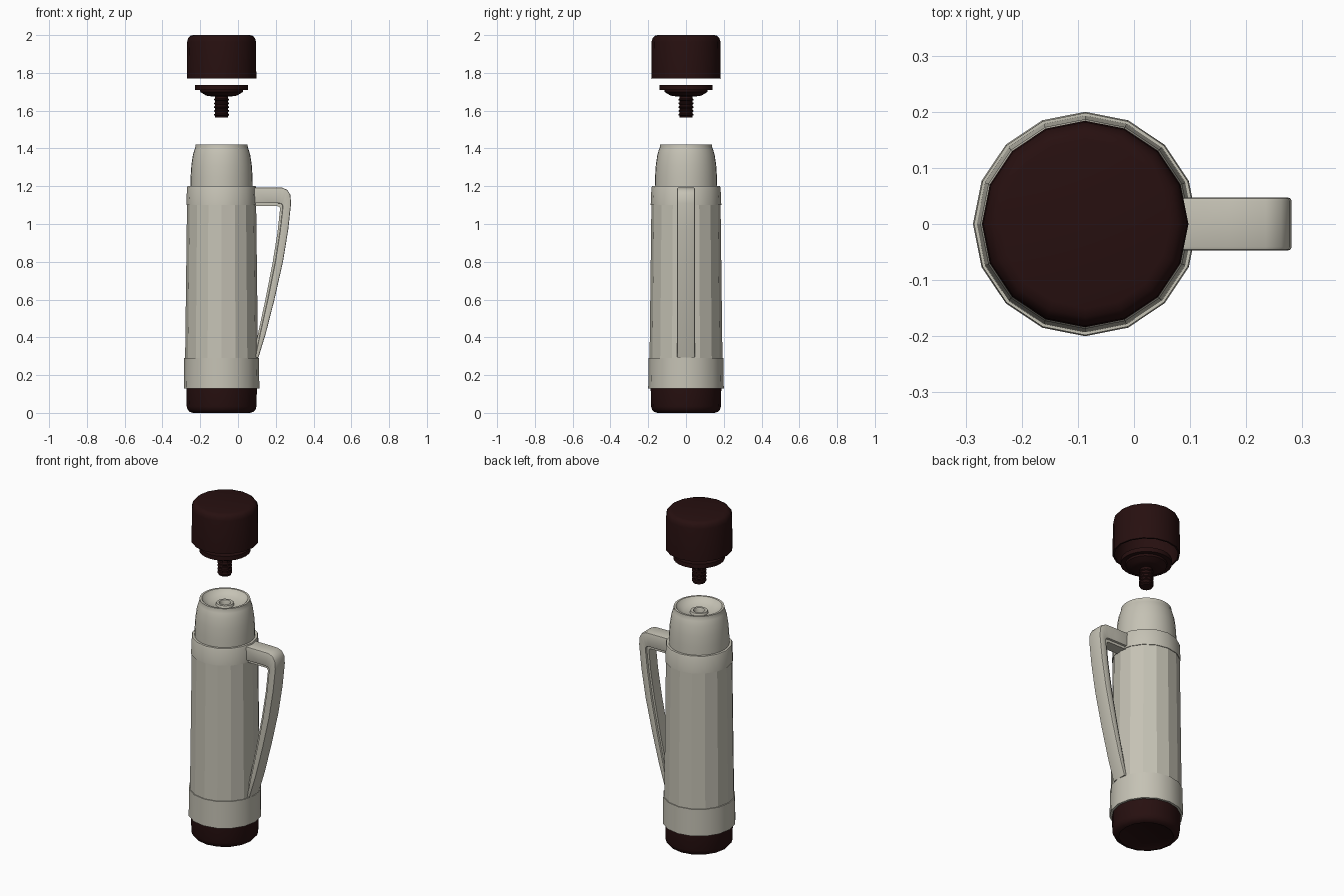
import bpy, bmesh, math

if "Cube" in bpy.data.objects:
    bpy.data.objects.remove(bpy.data.objects["Cube"])

CX = -0.087   # axis of the flask


def material(name, rgb):
    m = bpy.data.materials.new(name)
    m.diffuse_color = (*rgb, 1)
    m.use_nodes = True
    m.node_tree.nodes["Principled BSDF"].inputs["Base Color"].default_value = m.diffuse_color
    return m


CREAM = material("warm_grey_plastic", (0.56, 0.54, 0.46))
MAROON = material("dark_maroon_plastic", (0.020, 0.005, 0.005))


def finish(bm, name, mat, smooth=True, angle=35):
    bmesh.ops.remove_doubles(bm, verts=bm.verts, dist=1e-5)
    bmesh.ops.recalc_face_normals(bm, faces=bm.faces)
    me = bpy.data.meshes.new(name)
    bm.to_mesh(me)
    bm.free()
    me.materials.append(mat)
    ob = bpy.data.objects.new(name, me)
    bpy.context.collection.objects.link(ob)
    if smooth:
        bpy.ops.object.select_all(action='DESELECT')
        ob.select_set(True)
        bpy.context.view_layer.objects.active = ob
        bpy.ops.object.shade_smooth_by_angle(angle=math.radians(angle))
    return ob


def lathe(name, profile, mat, sides=16, smooth=True):
    """Revolve (radius, z) points about the flask axis."""
    bm = bmesh.new()
    vs = [bm.verts.new((CX + r, 0, z)) for r, z in profile]
    es = [bm.edges.new(p) for p in zip(vs, vs[1:])]
    bmesh.ops.spin(bm, geom=vs + es, cent=(CX, 0, 0), axis=(0, 0, 1),
                   angle=2 * math.pi, steps=sides, use_duplicate=False)
    bmesh.ops.remove_doubles(bm, verts=bm.verts, dist=1e-5)
    bmesh.ops.dissolve_degenerate(bm, edges=bm.edges, dist=1e-6)
    return finish(bm, name, mat, smooth)


# Flask body, from the foot up
lathe("base", [(0, 0.005), (0.14, 0.005), (0.15, 0), (0.168, 0.005), (0.18, 0.018),
               (0.185, 0.035), (0.187, 0.135), (0, 0.135)], MAROON)
lathe("lower_band", [(0.18, 0.13), (0.2, 0.13), (0.198, 0.29), (0.185, 0.29)], CREAM)
lathe("body", [(0.193, 0.285), (0.183, 1.105)], CREAM, smooth=False)
lathe("upper_band", [(0.18, 1.1), (0.187, 1.1), (0.183, 1.193), (0.18, 1.2),
                     (0.16, 1.2)], CREAM)

# Neck with dished top and pouring hole
lathe("neck", [(0.165, 1.195), (0.164, 1.25), (0.160, 1.31), (0.152, 1.365),
               (0.143, 1.395), (0.139, 1.405), (0.138, 1.42), (0.126, 1.42),
               (0.115, 1.405), (0.085, 1.39), (0.05, 1.382), (0.046, 1.395),
               (0.032, 1.395), (0.028, 1.385), (0.028, 1.27), (0, 1.27)],
      CREAM, sides=32)

# Stopper: flange, cone and ridged screw
screw = [(0.034, 1.675)]
for i in range(5):
    z = 1.665 - i * 0.02
    screw += [(0.034, z), (0.040, z - 0.004), (0.040, z - 0.009), (0.034, z - 0.013)]
lathe("stopper", [(0, 1.735), (0.14, 1.735), (0.14, 1.709), (0.115, 1.709),
                  (0.112, 1.698), (0.085, 1.682), (0.07, 1.677)] + screw +
      [(0.034, 1.565), (0, 1.565)], MAROON, sides=24)

# Hollow cup lid
lathe("cup_lid", [(0, 2.0), (0.15, 2.0), (0.166, 1.996), (0.177, 1.984),
                  (0.182, 1.965), (0.184, 1.77), (0.174, 1.77), (0.172, 1.96),
                  (0.16, 1.98), (0, 1.98)], MAROON)


def strap(name, outer, inner, half, mat, bevel):
    """Closed strip between two xz lines, extruded along y."""
    bm = bmesh.new()
    rows = []
    for y in (-half, half):
        rows.append([[bm.verts.new((x, y, z)) for x, z in line]
                     for line in (outer, inner)])
    (fo, fi), (bo, bi) = rows
    for i in range(len(outer) - 1):
        for a, b in ((fo, fi), (bo, bi), (fo, bo), (fi, bi)):
            bm.faces.new((a[i], a[i + 1], b[i + 1], b[i]))
    for i in (0, -1):
        bm.faces.new((fo[i], fi[i], bi[i], bo[i]))
    bmesh.ops.recalc_face_normals(bm, faces=bm.faces)
    if bevel:
        long_edges = [e for e in bm.edges
                      if abs(e.verts[0].co.y - e.verts[1].co.y) < 1e-6
                      and len(e.link_faces) == 2
                      and e.calc_face_angle() > 1.2]
        bmesh.ops.bevel(bm, geom=long_edges, offset=bevel, segments=2,
                        profile=0.5, affect='EDGES')
    return finish(bm, name, mat, angle=40)


# Handle: wide outer strap with a narrower rib on the inside
OUT = [(0.07, 1.193), (0.17, 1.193), (0.235, 1.192), (0.262, 1.18), (0.277, 1.155),
       (0.281, 1.11), (0.266, 0.97), (0.238, 0.8), (0.193, 0.6), (0.147, 0.42), (0.108, 0.292)]
MID = [(0.07, 1.11), (0.17, 1.11), (0.21, 1.11), (0.228, 1.107), (0.235, 1.1),
       (0.236, 1.085), (0.222, 0.96), (0.197, 0.8), (0.157, 0.6), (0.117, 0.42), (0.09, 0.292)]
INN = [(0.07, 1.095), (0.17, 1.095), (0.205, 1.095), (0.215, 1.093), (0.221, 1.088),
       (0.222, 1.075), (0.209, 0.955), (0.184, 0.8), (0.145, 0.6), (0.106, 0.42), (0.08, 0.295)]
strap("handle", OUT, MID, 0.047, CREAM, 0.006)
strap("handle_inner_rib", MID, INN, 0.034, CREAM, 0)
